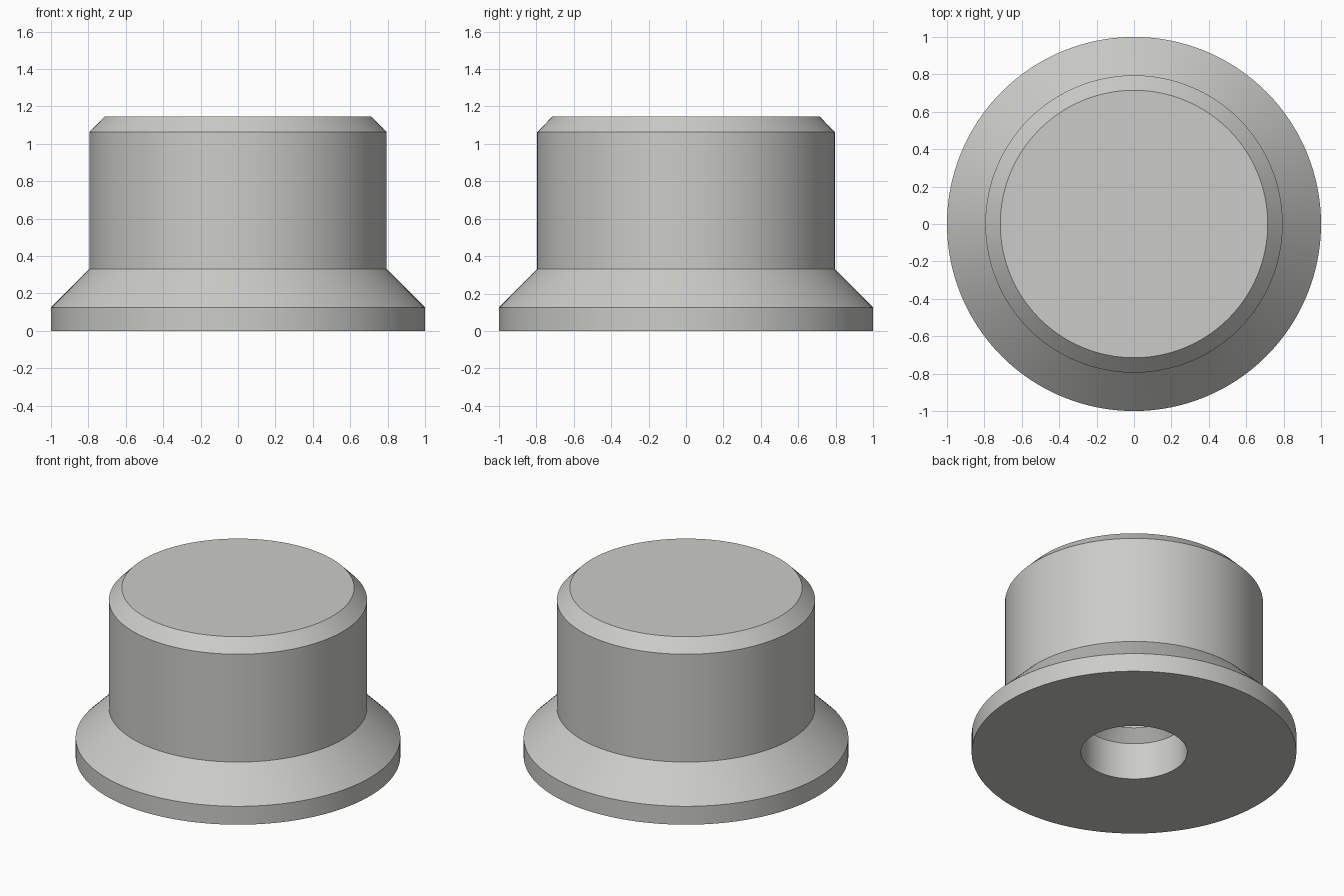
import bpy, bmesh, math

if "Cube" in bpy.data.objects:
    bpy.data.objects.remove(bpy.data.objects["Cube"])

SEGMENTS = 128

# Plain light grey for the whole part
grey = bpy.data.materials.new("light_grey")
grey.diffuse_color = (0.60, 0.60, 0.58, 1.0)
grey.use_nodes = True
grey.node_tree.nodes["Principled BSDF"].inputs["Base Color"].default_value = grey.diffuse_color


def lathe(name, profile):
    """Spin a radius/height profile around z; both ends lie on the axis."""
    bm = bmesh.new()
    rings = []
    for r, z in profile:
        rings.append([bm.verts.new((r * math.cos(2 * math.pi * i / SEGMENTS),
                                    r * math.sin(2 * math.pi * i / SEGMENTS), z))
                      for i in range(SEGMENTS)])
    for a, b in zip(rings, rings[1:]):
        for i in range(SEGMENTS):
            j = (i + 1) % SEGMENTS
            bm.faces.new((a[i], a[j], b[j], b[i]))
    # Flat discs close the bore end and the top
    bm.faces.new(rings[0])
    bm.faces.new(rings[-1])
    bmesh.ops.recalc_face_normals(bm, faces=bm.faces)
    mesh = bpy.data.meshes.new(name)
    bm.to_mesh(mesh)
    bm.free()
    mesh.materials.append(grey)
    obj = bpy.data.objects.new(name, mesh)
    bpy.context.collection.objects.link(obj)
    bpy.context.view_layer.objects.active = obj
    obj.select_set(True)
    bpy.ops.object.shade_smooth_by_angle(angle=math.radians(30))
    return obj


# Blind bore from underneath, narrowing through a short cone
bore = [(0.255, 0.82), (0.255, 0.322), (0.327, 0.25), (0.327, 0.0)]

# Flange, sloped shoulder, cylindrical grip and chamfered top
outside = [(1.0, 0.0), (1.0, 0.125), (0.795, 0.33),
           (0.795, 1.063), (0.715, 1.145)]

lathe("flanged_knob", bore + outside)
